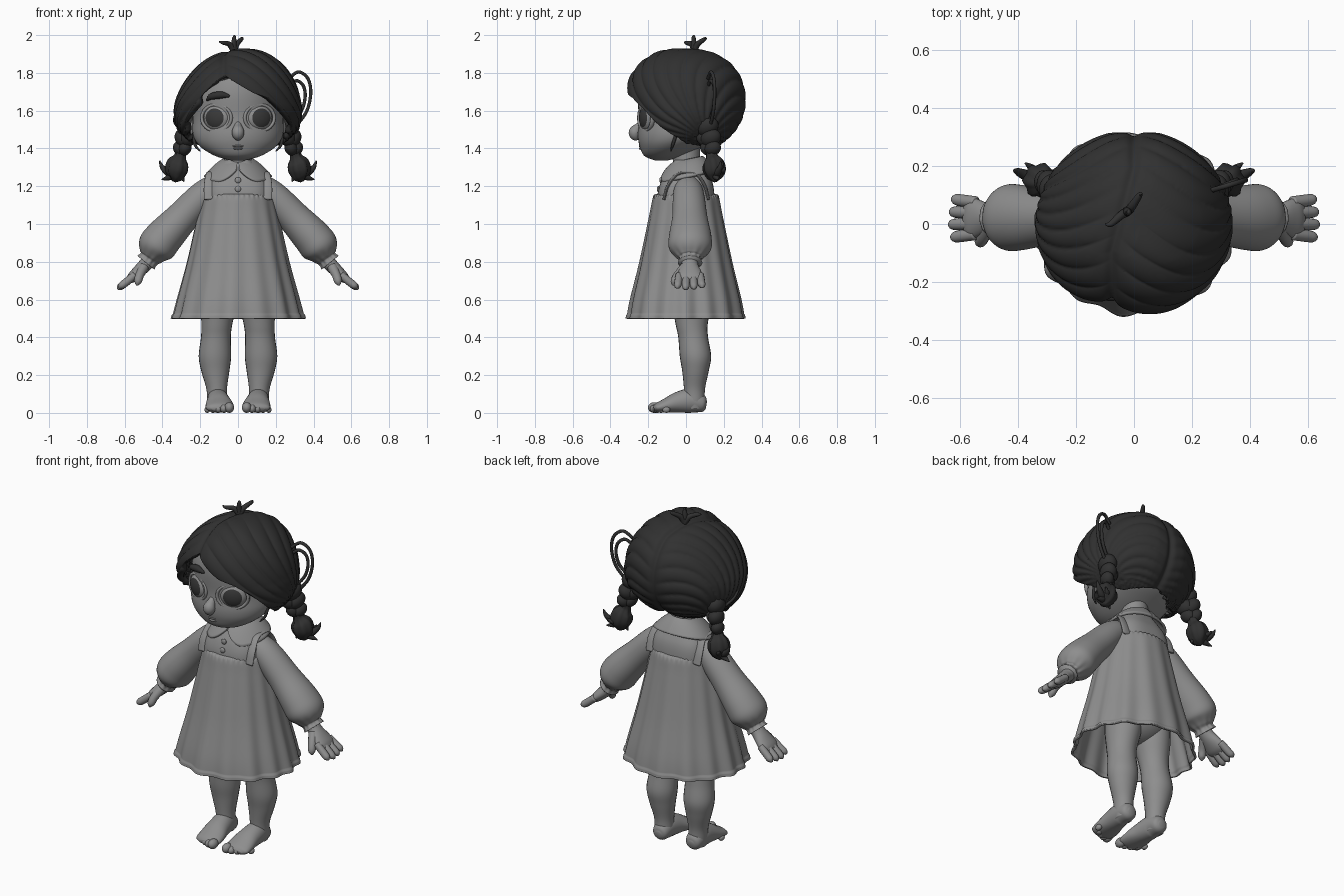
import bpy, bmesh, math
from mathutils import Vector, Matrix, Euler

if "Cube" in bpy.data.objects:
    bpy.data.objects.remove(bpy.data.objects["Cube"])

X, Y = Vector((1, 0, 0)), Vector((0, 1, 0))
UP = Vector((0, 0, 1))


def material(name, value):
    mat = bpy.data.materials.new(name)
    mat.use_nodes = True
    color = (value, value, value, 1)
    mat.diffuse_color = color
    mat.node_tree.nodes["Principled BSDF"].inputs["Base Color"].default_value = color
    return mat


GREY = material("soft grey", 0.27)
HAIR = material("charcoal hair", 0.03)
IRIS = material("dark iris", 0.04)


def finish(name, bm, mats, mirror=False, thick=0):
    """Turn a bmesh into a smooth object with optional mirror and shell."""
    bmesh.ops.recalc_face_normals(bm, faces=bm.faces)
    mesh = bpy.data.meshes.new(name)
    bm.to_mesh(mesh)
    bm.free()
    for mat in mats:
        mesh.materials.append(mat)
    for poly in mesh.polygons:
        poly.use_smooth = True
    obj = bpy.data.objects.new(name, mesh)
    bpy.context.scene.collection.objects.link(obj)
    if thick:
        mod = obj.modifiers.new("shell", "SOLIDIFY")
        mod.thickness, mod.offset = thick, -1
    if mirror:
        obj.modifiers.new("mirror", "MIRROR")


def skin_grid(bm, rows, closed=True):
    """Join rows of points with quads."""
    rows = [[bm.verts.new(p) for p in row] for row in rows]
    count = len(rows[0])
    for low, high in zip(rows, rows[1:]):
        for i in range(count if closed else count - 1):
            j = (i + 1) % count
            bm.faces.new((low[i], low[j], high[j], high[i]))
    return rows


def spline(points, steps):
    """Smooth interpolation of rows of numbers."""
    pts = [Vector(p) for p in points]
    pts = [pts[0]] + pts + [pts[-1]]
    out = []
    for a, b, c, d in zip(pts, pts[1:], pts[2:], pts[3:]):
        for k in range(steps):
            t = k / steps
            out.append(b + (c - a) * (t / 2) + (a * 2 - b * 5 + c * 4 - d) * (t * t / 2)
                       + (b * 3 - a - c * 3 + d) * (t ** 3 / 2))
    return out + [pts[-1]]


def sweep(name, points, mat=GREY, ref=Y, level=False, sides=24, steps=6,
          wave=None, caps=True, mirror=False, thick=0):
    """Elliptic tube; each point is x, y, z, radius along ref, other radius."""
    path = spline([p if len(p) == 5 else (*p, p[3]) for p in points], steps)
    rows = []
    for k, p in enumerate(path):
        ahead, behind = path[min(k + 1, len(path) - 1)], path[max(k - 1, 0)]
        axis = UP if level else (Vector(ahead[:3]) - Vector(behind[:3])).normalized()
        v = axis.cross(ref).normalized()
        u = v.cross(axis)
        row = []
        for i in range(sides):
            ang = math.tau * i / sides
            f = wave(ang, k / (len(path) - 1)) if wave else 1
            row.append(Vector(p[:3]) + (u * p[3] * math.cos(ang) + v * p[4] * math.sin(ang)) * f)
        rows.append(row)
    bm = bmesh.new()
    rows = skin_grid(bm, rows)
    if caps:
        bm.faces.new(rows[0])
        bm.faces.new(rows[-1])
    finish(name, bm, [mat], mirror, thick)


def ball(name, loc, size, mat=GREY, rot=(0, 0, 0), mirror=False, tip=None):
    """Ellipsoid; faces beyond tip on its own axis take the iris colour."""
    bm = bmesh.new()
    bmesh.ops.create_uvsphere(bm, u_segments=32, v_segments=24, radius=1)
    for face in bm.faces:
        if tip and face.calc_center_median().z > tip:
            face.material_index = 1
    bm.transform(Matrix.LocRotScale(Vector(loc), Euler(rot), Vector(size)))
    finish(name, bm, [mat, IRIS], mirror)


# Head, neck and face
sweep("head", [(0, -.13, 1.335, .03, .03), (0, -.12, 1.36, .12, .1), (0, -.08, 1.41, .2, .165),
               (0, -.04, 1.47, .238, .215), (0, -.01, 1.56, .24, .24), (0, 0, 1.7, .238, .255),
               (.01, 0, 1.8, .19, .22), (.01, 0, 1.88, .09, .1)], ref=X, level=True, sides=48)
sweep("neck", [(0, .02, 1.2, .075), (0, .005, 1.3, .072), (0, 0, 1.42, .075)], ref=X, level=True)
sweep("nose", [(0, -.235, 1.54, .012), (0, -.25, 1.515, .022), (0, -.27, 1.487, .033),
               (0, -.262, 1.463, .026), (0, -.245, 1.452, .005)], ref=X)
for name, z, size in (("upper_lip", 1.413, .036), ("lower_lip", 1.4, .026)):
    ball(name, (0, -.238, z), (size, .012, .007))
turn = math.radians(24)
ball("eyes", (.112, -.202, 1.562), (.074, .07, .04), rot=(math.pi / 2, 0, turn), mirror=True, tip=.73)
lid = []
for i in range(33):
    a = math.tau * i / 32
    dx = .078 * math.cos(a)
    lid.append((.114 + dx, -.212 + dx * math.tan(turn), 1.562 + .07 * math.sin(a), .012, .009))
sweep("eyelids", lid, steps=1, sides=12, caps=False, mirror=True)
sweep("eyebrow", [(-.165, -.21, 1.655, .006), (-.14, -.228, 1.675, .017), (-.09, -.246, 1.683, .019),
                  (-.045, -.256, 1.677, .006)], HAIR, sides=12)
ball("ears", (.235, .01, 1.5), (.02, .04, .055), mirror=True)

# Hair cap: a dome with a parting, combed grooves and an uneven hem
HEM = [(-180, 1.43), (-130, 1.41), (-90, 1.44), (-65, 1.49), (-48, 1.6), (-32, 1.72), (-20, 1.79),
       (0, 1.735), (15, 1.69), (30, 1.665), (45, 1.61), (65, 1.5), (90, 1.43), (130, 1.41), (180, 1.43)]


def hem_height(deg):
    for (a, za), (b, zb) in zip(HEM, HEM[1:]):
        if deg <= b:
            return za + (zb - za) * (deg - a) / (b - a)
    return HEM[-1][1]


def hair_point(deg, t):
    drop = (hem_height(deg) - 1.65) / .28
    polar = math.acos(max(-.9, min(.9, drop))) * t
    c, s = math.cos(polar), math.sin(polar)
    bulge = (abs(c) ** 2.2 + s ** 2.2) ** (-1 / 2.2) if c > 0 else 1
    az = math.radians(deg)
    p = Vector((.33 * s * math.sin(az), -.316 * s * math.cos(az), .28 * c)) * bulge
    # The dome is narrow at the crown and broad above the braids
    p.x = p.x * (1 - .75 * (p.z + .02)) + .09 * max(p.z, 0)
    p.z += 1.65
    part = -.08 * max(0, min(1, (.2 - p.y) / .3))
    away = abs(p.x - part)
    comb = math.atan2(p.z - 1.44, .1 - p.y) + 1.3 * away
    groove = abs(math.sin(comb * 17)) ** .6 * min(1, away * 12) * min(1, t * 3)
    dent = .012 * math.exp(-(away / .018) ** 2)
    out = (p - Vector((0, 0, 1.62))).normalized()
    return p + out * (.011 * groove - dent - .002)


bm = bmesh.new()
cap = skin_grid(bm, [[hair_point(i * 1.5 - 180, .01 + .99 * k / 80) for i in range(240)] for k in range(81)])
bm.faces.new(cap[0])
finish("hair_cap", bm, [HAIR], thick=.035)

# Braids, tufts and loose strands
for i, (x, y, z, r) in enumerate([(.265, .1, 1.515, .062), (.278, .12, 1.455, .056), (.295, .13, 1.4, .045)]):
    for side in (-1, 1):
        ball(f"braid_knot_{i}", (x + .014 * side, y + .012 * side, z), (r * .75, r, r * .85),
             HAIR, rot=(.5 * side, .5 * side, 0), mirror=True)
sweep("braid_tuft", [(.3, .135, 1.38, .03), (.306, .138, 1.355, .032), (.316, .145, 1.325, .054),
                     (.324, .15, 1.285, .058), (.33, .152, 1.25, .042), (.34, .155, 1.225, .01)],
      HAIR, ref=X, mirror=True, wave=lambda a, t: 1 + .09 * math.cos(7 * a))
STRANDS = {
    "outer_curl": [(.32, .15, 1.28, .02), (.365, .165, 1.27, .02), (.4, .18, 1.3, .013), (.415, .185, 1.335, .003)],
    "lower_curl": [(.33, .15, 1.28, .022), (.36, .16, 1.25, .018), (.405, .17, 1.235, .003)],
    "inner_curl": [(.32, .15, 1.28, .025), (.3, .14, 1.25, .016), (.285, .14, 1.225, .003)],
    "back_curl": [(.33, .16, 1.29, .02), (.35, .19, 1.28, .015), (.375, .21, 1.3, .003)],
    "cheek_curl": [(.235, -.05, 1.48, .009), (.228, -.07, 1.42, .008), (.2, -.08, 1.385, .003)],
}
for name, points in STRANDS.items():
    sweep(name, points, HAIR, sides=12, mirror=True)
for name, grow in (("outer_loop", 1), ("inner_loop", .72)):
    sweep(name, [(.28 + dx * grow, .12 + dx * .3, 1.64 + dz * grow, .009) for dx, dz in
                 ((-.01, .13), (.04, .165), (.09, .13), (.105, .05), (.08, -.05), (.01, -.14))],
          HAIR, sides=10)
sweep("right_strand", [(-.265, -.12, 1.68, .008), (-.315, -.06, 1.61, .008), (-.335, .03, 1.54, .008),
                       (-.28, .11, 1.48, .008)], HAIR, sides=10)
for i, (x, y, z) in enumerate([(-.1, 0, 1.965), (-.025, .04, 1.995), (.025, .1, 1.985)]):
    sweep(f"crown_wisp_{i}", [(-.02, .045, 1.91, .016), (-.015 + x * .3, .03 + y * .3, 1.95, .015),
                              (x * .8, y, z - .005, .01), (x, y, z, .003)], HAIR, sides=10)


# Dress: pleated skirt, bodice, straps, collar and buttons
def pleats(a, t):
    fold = math.cos(15 * a + .8 * math.sin(2 * a)) + .5 * math.cos(8 * a + 1)
    gather = .022 * math.cos(44 * a) * math.exp(-((t - .12) / .07) ** 2)
    return 1 + .026 * fold * t + gather + (.014 if t > .94 else 0)


def boxy(a, t):
    return (abs(math.cos(a)) ** 3 + abs(math.sin(a)) ** 3) ** (-1 / 3)


sweep("skirt", [(0, 0, 1.16, .178, .155), (0, 0, 1.14, .193, .174), (0, 0, 1.05, .213, .192),
                (0, 0, .8, .268, .243), (0, 0, .6, .32, .29), (0, 0, .5, .344, .306)],
      ref=X, level=True, sides=264, steps=14, wave=pleats, caps=False, thick=.012)
sweep("bodice", [(0, 0, 1.08, .17, .15), (0, 0, 1.16, .172, .15), (0, .003, 1.22, .16, .137),
                 (0, .005, 1.27, .13, .112), (0, .01, 1.34, .07, .07)],
      ref=X, level=True, sides=48, wave=boxy)
sweep("straps", [(.15, -.117, 1.13, .03, .008), (.153, -.097, 1.2, .028, .008), (.145, -.05, 1.26, .026, .008),
                 (.14, .01, 1.272, .026, .008), (.145, .06, 1.26, .026, .008), (.153, .1, 1.2, .028, .008),
                 (.15, .12, 1.13, .03, .008)], ref=X, mirror=True)
rows = []
for k in range(13):
    row = []
    for i in range(49):
        az = math.pi * (i / 48 * .985 + .015)
        reach = k / 12 * min(1, .4 + .6 * math.sin(min(az * 2.2, math.pi / 2)))
        back = (1 - math.cos(az)) / 2
        width, depth = .072 + .108 * reach, .074 + (.098 - .03 * back) * reach
        row.append((width * math.sin(az), .012 - depth * math.cos(az),
                    1.33 + .03 * back - (.11 - .035 * back) * reach ** 1.4))
    rows.append(row)
bm = bmesh.new()
skin_grid(bm, rows, closed=False)
finish("collar", bm, [GREY], mirror=True, thick=.014)
for i, z in enumerate((1.232, 1.185)):
    ball(f"button_{i}", (0, -.133 - .013 * i, z), (.016, .008, .016))


# Arms: puffed sleeves, frilled cuffs, hands
def puckers(a, t):
    return 1 + .05 * math.cos(11 * a) * max(0, 1 - abs(t - .85) / .2)


sweep("sleeves", [(.11, .01, 1.215, .055, .055), (.15, .012, 1.18, .076, .072), (.205, .015, 1.13, .085, .08),
                  (.295, .02, 1.035, .093, .087), (.388, .022, .935, .112, .1), (.435, .022, .875, .112, .1),
                  (.462, .022, .83, .074, .066), (.472, .022, .815, .056, .052), (.488, .022, .795, .064, .058)],
      sides=66, wave=puckers, mirror=True)
sweep("hands", [(.46, .02, .82, .043, .038), (.495, .02, .78, .045, .036), (.53, .02, .745, .062, .033),
                (.56, .02, .717, .07, .028), (.58, .02, .7, .056, .018)], mirror=True)
for i in range(4):
    off = (i - 1.5) * .037
    tip = .007 * abs(i - 1.3)
    sweep(f"finger_{i}", [(.545, .02 + off, .73, .02), (.595, .02 + off * 1.1, .69, .021),
                          (.628 - tip, .02 + off * 1.17, .663 + tip, .018),
                          (.64 - tip, .02 + off * 1.19, .652 + tip, .005)], sides=12, mirror=True)
sweep("thumbs", [(.5, -.005, .77, .028), (.52, -.043, .73, .023), (.53, -.062, .695, .02),
                 (.535, -.068, .675, .005)], sides=12, mirror=True)

# Legs, hips and bare feet
ball("hips", (0, .025, .69), (.185, .15, .15))
sweep("legs", [(.09, .03, .75, .094, .115), (.1, .03, .6, .098, .108), (.112, .03, .47, .082, .085),
               (.117, .038, .4, .079, .079), (.122, .05, .3, .086, .083), (.12, .05, .22, .074, .07),
               (.113, .045, .13, .055, .056), (.11, .045, .06, .052, .054), (.11, .045, .02, .045, .05)],
      ref=X, level=True, mirror=True)
sweep("feet", [(.108, .108, .042, .02, .02), (.108, .09, .046, .045, .044), (.108, .03, .064, .056, .064),
               (.103, -.04, .056, .064, .056), (.098, -.1, .04, .074, .04), (.096, -.15, .027, .072, .026),
               (.096, -.17, .022, .045, .014)], ref=X, mirror=True)
for i in range(5):
    r = (.028, .022, .02, .019, .017)[i]
    ball(f"toe_{i}", (.046 + .029 * i, -.168 + .004 * i * i, r), (r * .9, r * 1.2, r), mirror=True)
